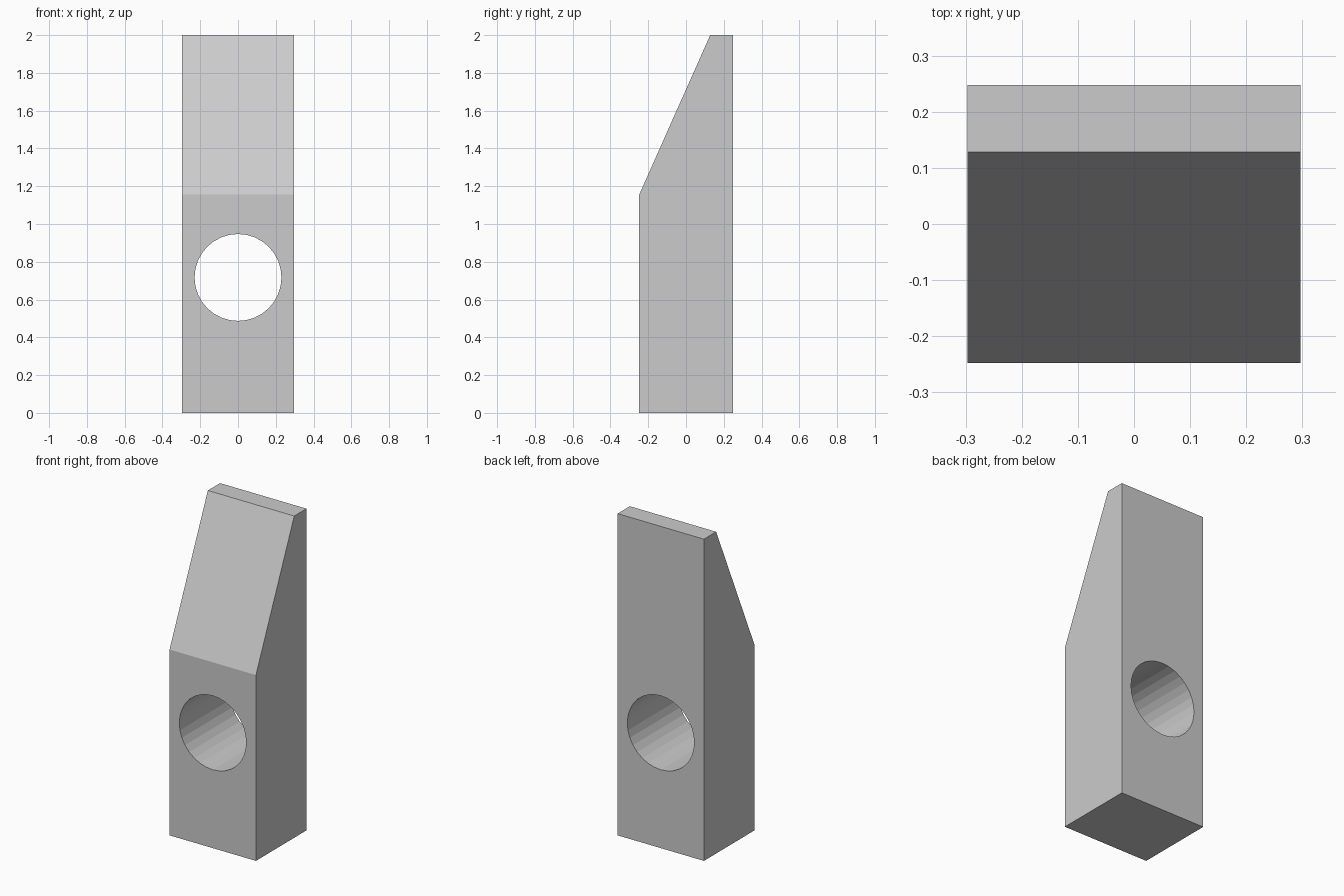
import bpy
import bmesh
import math

if "Cube" in bpy.data.objects:
    bpy.data.objects.remove(bpy.data.objects["Cube"])

HALF_W, HALF_D = 0.297, 0.248

# Block: side profile (y, z) extruded across the width
profile = [(-HALF_D, 0), (HALF_D, 0), (HALF_D, 2), (0.128, 2), (-HALF_D, 1.155)]
bm = bmesh.new()
face = bm.faces.new([bm.verts.new((-HALF_W, y, z)) for y, z in profile])
side = bmesh.ops.extrude_face_region(bm, geom=[face])
verts = [g for g in side["geom"] if isinstance(g, bmesh.types.BMVert)]
bmesh.ops.translate(bm, verts=verts, vec=(2 * HALF_W, 0, 0))
bmesh.ops.recalc_face_normals(bm, faces=bm.faces)
mesh = bpy.data.meshes.new("wedge_block")
bm.to_mesh(mesh)
bm.free()
block = bpy.data.objects.new("wedge_block", mesh)
bpy.context.collection.objects.link(block)

# Round hole from front to back
bpy.ops.mesh.primitive_cylinder_add(vertices=32, radius=0.23, depth=1,
                                    location=(0, 0, 0.717),
                                    rotation=(math.pi / 2, 0, 0))
cutter = bpy.context.object
cutter.name = "hole_cutter"
cutter.hide_render = True

cut = block.modifiers.new("hole", "BOOLEAN")
cut.operation = "DIFFERENCE"
cut.solver = "EXACT"
cut.object = cutter
bpy.context.view_layer.objects.active = block
bpy.ops.object.modifier_apply(modifier=cut.name)
bpy.data.objects.remove(cutter)
